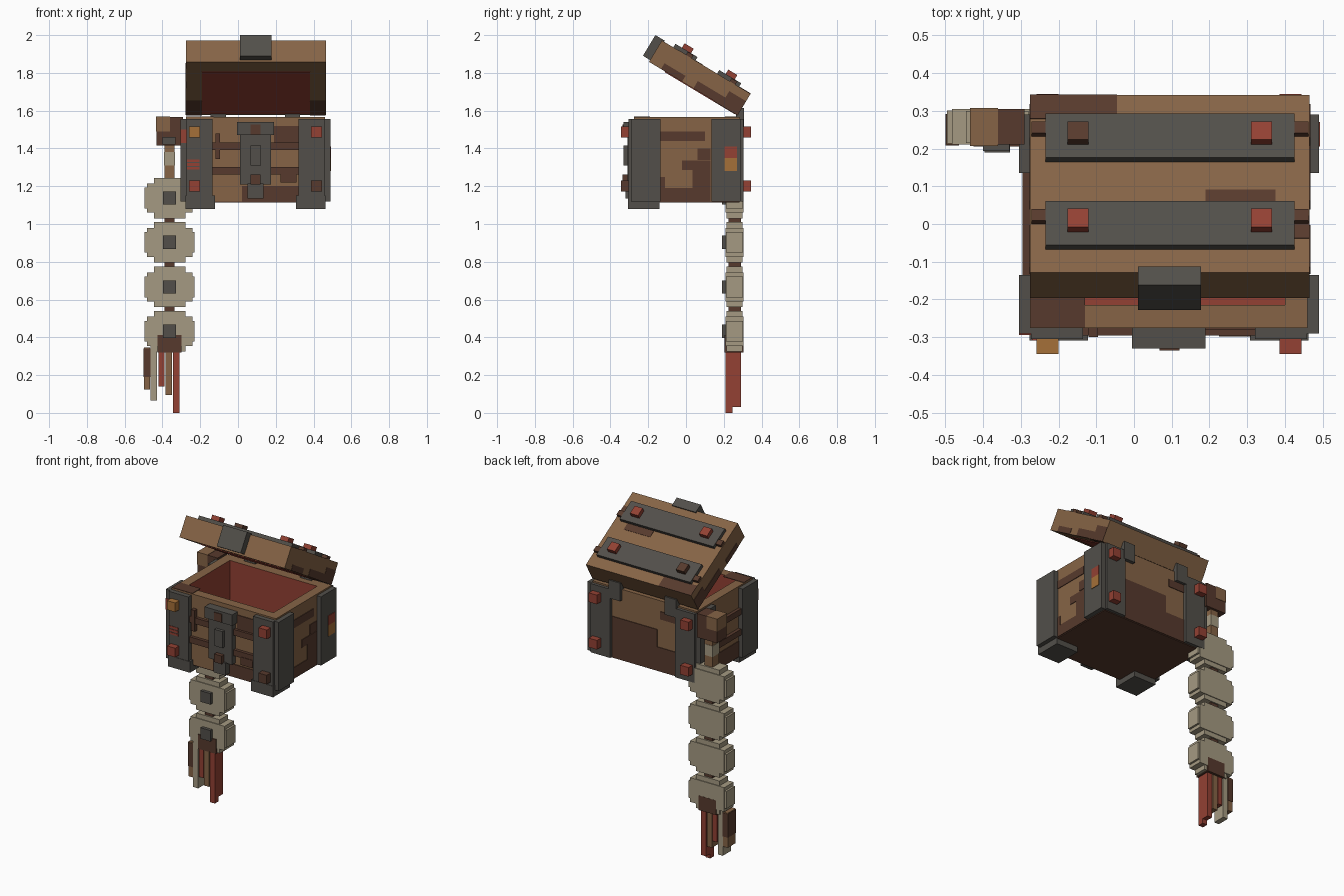
import bpy, bmesh, math
from mathutils import Matrix


def material(name, hex_code):
    def linear(c):
        c /= 255
        return c / 12.92 if c <= 0.04045 else ((c + 0.055) / 1.055) ** 2.4
    m = bpy.data.materials.new(name)
    m.diffuse_color = [linear(int(hex_code[i:i + 2], 16)) for i in (0, 2, 4)] + [1]
    return m


WOOD = material("oak wood", "866446")
DARK = material("dark wood", "573A2D")
IRON = material("iron", "524F4A")
RED = material("rusty red", "934133")
ORANGE = material("rust orange", "A57038")
BONE = material("bone", "A59A82")

# Tilted frame of the open lid
LID = Matrix.Translation((0.095, 0.073, 1.774)) @ Matrix.Rotation(math.radians(-31), 4, 'X')


def box(name, x, y, z, mat, frame=None, hollow=None):
    """Box from min/max pairs; hollow = (rim, depth, lining) opens its top."""
    bm = bmesh.new()
    bmesh.ops.create_cube(bm, size=1)
    for v in bm.verts:
        v.co = [lo + (c + 0.5) * (hi - lo) for c, (lo, hi) in zip(v.co, (x, y, z))]
    mesh = bpy.data.meshes.new(name)
    mesh.materials.append(mat)
    if hollow:
        rim, depth, lining = hollow
        mesh.materials.append(lining)
        bm.normal_update()
        top = max(bm.faces, key=lambda f: f.normal.z)
        bmesh.ops.inset_region(bm, faces=[top], thickness=rim)
        bm.faces.ensure_lookup_table()
        geo = bmesh.ops.extrude_face_region(bm, geom=[top])["geom"]
        floor = [g for g in geo if isinstance(g, bmesh.types.BMFace)][0]
        if top.is_valid:
            bmesh.ops.delete(bm, geom=[top], context='FACES_ONLY')
        for v in floor.verts:
            v.co.z -= depth
        floor.material_index = 1
        for e in floor.edges:
            for f in e.link_faces:
                f.material_index = 1
    if frame:
        bm.transform(frame)
    bm.to_mesh(mesh)
    bm.free()
    ob = bpy.data.objects.new(name, mesh)
    bpy.context.collection.objects.link(ob)
    return ob


CX = 0.0925  # chest centre in x

# Chest body with red lined cavity
box("chest_body", (-0.275, 0.46), (-0.275, 0.285), (1.12, 1.567), WOOD, hollow=(0.085, 0.36, RED))
box("chest_floor", (-0.274, 0.459), (-0.274, 0.284), (1.115, 1.12), DARK)

# Corner brackets, with an iron plate on each of the two walls
for sx in (-1, 1):
    for sy in (-1, 1):
        xs = sorted((CX + sx * 0.2275, CX + sx * 0.366))
        ys = sorted((sy * 0.27, sy * 0.305))
        box("bracket_face", xs, ys, (1.12, 1.557), IRON)
        xs = sorted((CX + sx * 0.36, CX + sx * 0.397))
        ys = sorted((sy * 0.135, sy * 0.29))
        box("bracket_side", xs, ys, (1.12, 1.557), IRON)
    xs = sorted((CX + sx * 0.215, CX + sx * 0.37))
    box("front_foot", xs, (-0.308, -0.14), (1.08, 1.15), IRON)

# Rivets on the brackets
rivet_colours = {(-1, -1, 1): ORANGE, (1, -1, 0): DARK}
for sx in (-1, 1):
    for sy in (-1, 1):
        for level, z in enumerate((1.20, 1.488)):
            xc = CX + sx * 0.322
            box("bracket_rivet", (xc - 0.029, xc + 0.029), sorted((sy * 0.30, sy * 0.345)),
                (z - 0.029, z + 0.029), rivet_colours.get((sx, sy, level), RED))

# Horizontal battens and short posts on the front and left walls
for z in (1.282, 1.412):
    box("front_batten", (-0.135, 0.32), (-0.295, -0.27), (z - 0.019, z + 0.019), DARK)
    box("left_batten", (-0.295, -0.27), (-0.135, 0.14), (z - 0.019, z + 0.019), DARK)
box("front_post", (-0.12, -0.095), (-0.30, -0.27), (1.345, 1.48), DARK)
box("front_patch", (0.225, 0.31), (-0.298, -0.27), (1.22, 1.27), DARK)

# Stained boards, as thin plates on the walls
box("front_stain", (0.02, 0.32), (-0.28, -0.275), (1.12, 1.20), DARK)
box("front_stain", (0.19, 0.32), (-0.28, -0.275), (1.43, 1.52), DARK)
box("rim_stain", (-0.274, -0.13), (-0.274, -0.191), (1.566, 1.57), DARK)
for y, z in (((-0.14, 0.10), (1.44, 1.49)), ((-0.02, 0.13), (1.285, 1.335)),
             ((0.035, 0.13), (1.12, 1.29)), ((-0.14, -0.11), (1.12, 1.25)),
             ((-0.11, 0.035), (1.12, 1.19)), ((0.06, 0.13), (1.34, 1.40))):
    box("right_stain", (0.46, 0.464), y, z, DARK)
for x, z in (((-0.135, 0.32), (1.12, 1.27)), ((0.0, 0.32), (1.27, 1.38)),
             ((-0.135, -0.02), (1.45, 1.50))):
    box("back_stain", x, (0.285, 0.289), z, DARK)
box("left_stain", (-0.279, -0.275), (-0.135, 0.14), (1.12, 1.22), DARK)

# Rust marks on the brackets
box("rust_mark", (0.489, 0.493), (0.205, 0.27), (1.35, 1.41), RED)
box("rust_mark", (0.489, 0.493), (0.205, 0.27), (1.28, 1.35), ORANGE)
for z in (1.295, 1.315, 1.335):
    box("rust_stripe", (-0.27, -0.205), (-0.308, -0.304), (z - 0.007, z + 0.007), RED)
box("rust_edge", (-0.305, -0.27), (-0.294, -0.289), (1.43, 1.50), RED)

# Lock on the front
box("lock_head", (-0.005, 0.19), (-0.33, -0.275), (1.47, 1.54), IRON)
box("lock_plate", (0.01, 0.175), (-0.31, -0.275), (1.21, 1.47), IRON)
box("lock_hasp", (0.065, 0.122), (-0.33, -0.30), (1.31, 1.415), IRON)
box("lock_tip", (0.05, 0.135), (-0.32, -0.275), (1.135, 1.215), IRON)
for z in (1.235, 1.50):
    box("lock_rivet", (0.067, 0.12), (-0.335, -0.30), (z - 0.026, z + 0.026), DARK)

# Lid, its red lining and the front latch, in the lid frame
box("lid", (-0.37, 0.37), (-0.274, 0.274), (-0.066, 0.066), WOOD, LID)
box("lid_lining", (-0.285, 0.287), (-0.175, 0.255), (-0.07, -0.065), RED, LID)
box("lid_latch", (-0.085, 0.083), (-0.318, -0.26), (-0.055, 0.073), IRON, LID)
for v in (-0.135, 0.135):
    box("lid_strap", (-0.33, 0.33), (v - 0.068, v + 0.068), (0.06, 0.088), IRON, LID)
    for s in (-1, 1):
        box("lid_strap_end", sorted((s * 0.32, s * 0.367)), (v + 0.01, v + 0.045), (0.06, 0.085), DARK, LID)
        mat = DARK if s < 0 < v else RED
        xc = s * 0.243
        box("lid_rivet", (xc - 0.028, xc + 0.028), (v - 0.028, v + 0.028), (0.08, 0.115), mat, LID)

# Stains on the lid
for x, y in (((-0.37, -0.14), (0.20, 0.274)), ((0.095, 0.28), (-0.065, -0.02)),
             ((0.325, 0.37), (-0.17, -0.10))):
    box("lid_stain", x, y, (0.065, 0.068), DARK, LID)
for s in (-1, 1):
    for y, z in (((0.0, 0.274), (-0.066, -0.02)), ((0.17, 0.274), (-0.066, 0.02)),
                 ((-0.20, -0.07), (-0.066, -0.03))):
        box("lid_side_stain", sorted((s * 0.369, s * 0.372)), y, z, DARK, LID)
    box("lid_rim_stain", sorted((s * 0.286, s * 0.369)), (0.13, 0.274), (-0.068, -0.065), DARK, LID)
    # Hinges
    xc = CX + s * 0.197
    box("hinge", (xc - 0.04, xc + 0.04), (0.265, 0.307), (1.50, 1.615), IRON)

# Arm: shoulder block and spine
AX = -0.362
box("shoulder", (-0.432, -0.29), (0.21, 0.305), (1.415, 1.567), DARK)
box("shoulder_stain", (-0.434, -0.36), (0.207, 0.307), (1.49, 1.569), WOOD)
box("shoulder_brace", (-0.40, -0.33), (0.193, 0.212), (1.42, 1.46), IRON)
box("upper_spine", (AX - 0.027, AX + 0.027), (0.225, 0.29), (1.22, 1.42), WOOD)
box("spine_wrap", (AX - 0.029, AX + 0.029), (0.223, 0.292), (1.31, 1.38), BONE)
box("lower_spine", (AX - 0.027, AX + 0.027), (0.225, 0.29), (0.35, 1.22), DARK)

# Vertebrae: stepped bone blocks with an iron stud
for z in (1.137, 0.903, 0.667, 0.432):
    for w, h, d in ((0.133, 0.055, 0.044), (0.12, 0.077, 0.047), (0.083, 0.107, 0.042)):
        box("vertebra", (AX - w, AX + w), (0.257 - d, 0.257 + d), (z - h, z + h), BONE)
    box("vertebra_stud", (AX - 0.034, AX + 0.034), (0.19, 0.22), (z - 0.035, z + 0.035), IRON)

# Hand and fingers
box("palm", (-0.425, -0.30), (0.205, 0.305), (0.32, 0.412), DARK)
for x0, x1, low, high, mat in ((-0.497, -0.465, 0.125, 0.345, WOOD), (-0.462, -0.428, 0.065, 0.355, BONE),
                               (-0.42, -0.39, 0.14, 0.33, RED), (-0.385, -0.35, 0.095, 0.33, WOOD),
                               (-0.343, -0.31, 0.03, 0.33, RED)):
    box("finger", (x0, x1), (0.21, 0.29), (low, high), mat)
box("finger_tip", (-0.343, -0.31), (0.21, 0.247), (0.0, 0.03), RED)
box("finger_stain", (-0.499, -0.463), (0.208, 0.292), (0.19, 0.34), DARK)
